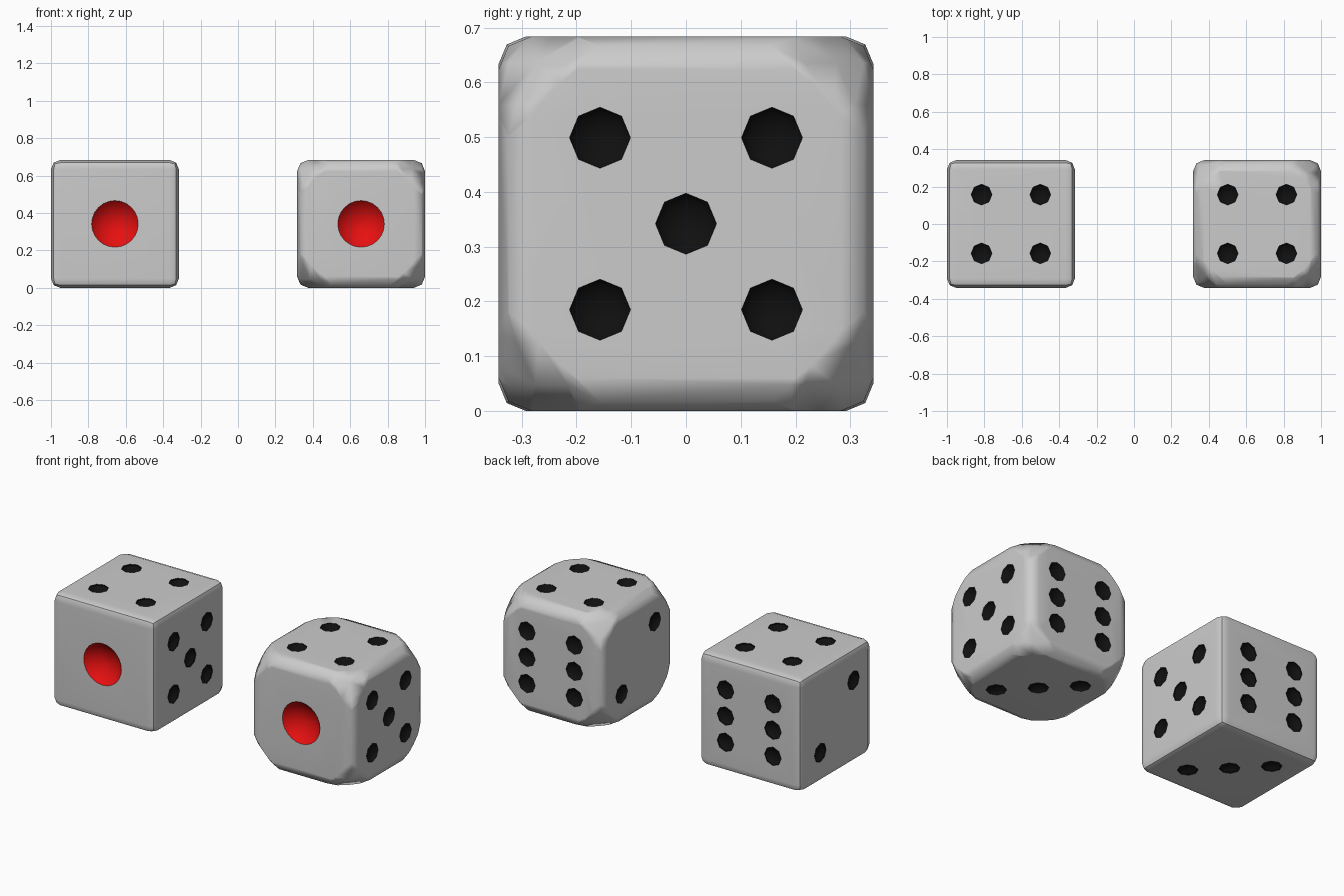
import bpy, bmesh
from math import radians
from mathutils import Matrix, Vector

if "Cube" in bpy.data.objects:
    bpy.data.objects.remove(bpy.data.objects["Cube"])

SIDE, HALF, STEP = 0.684, 0.342, 0.157


def material(name, color):
    m = bpy.data.materials.new(name)
    m.diffuse_color = color
    m.use_nodes = True
    m.node_tree.nodes["Principled BSDF"].inputs["Base Color"].default_value = m.diffuse_color
    return m


MATS = [material("body_grey", (0.8, 0.8, 0.8, 1)),
        material("pip_black", (0.005, 0.005, 0.005, 1)),
        material("pip_red", (0.8, 0.005, 0.005, 1))]

DIAG = [(1, 1), (-1, -1)]
FOUR = DIAG + [(1, -1), (-1, 1)]
# (normal, right, up, pip positions) for each face
FACES = [((0, -1, 0), (1, 0, 0), (0, 0, 1), [(0, 0)]),
         ((-1, 0, 0), (0, -1, 0), (0, 0, 1), DIAG),
         ((0, 0, -1), (1, 0, 0), (0, -1, 0), DIAG + [(0, 0)]),
         ((0, 0, 1), (1, 0, 0), (0, 1, 0), FOUR),
         ((1, 0, 0), (0, 1, 0), (0, 0, 1), FOUR + [(0, 0)]),
         ((0, 1, 0), (-1, 0, 0), (0, 0, 1), FOUR + [(1, 0), (-1, 0)])]


def to_object(bm, name):
    me = bpy.data.meshes.new(name)
    bmesh.ops.recalc_face_normals(bm, faces=bm.faces)
    bm.to_mesh(me)
    bm.free()
    for m in MATS:
        me.materials.append(m)
    ob = bpy.data.objects.new(name, me)
    bpy.context.collection.objects.link(ob)
    return ob


def pip_cutter():
    bm = bmesh.new()
    for n, u, v, spots in FACES:
        n, u, v = Vector(n), Vector(u), Vector(v)
        rot = Matrix((u, v, n)).transposed().to_4x4()
        for a, b in spots:
            pos = n * HALF + (u * a + v * b) * STEP
            old = set(bm.faces)
            if len(spots) == 1:      # large shallow red dish
                mat = Matrix.Translation(pos + n * 0.1) @ rot
                bmesh.ops.create_uvsphere(bm, u_segments=24, v_segments=24, radius=0.16, matrix=mat)
            else:                    # small eight-sided black dent
                mat = Matrix.Translation(pos) @ rot @ Matrix.Diagonal((1, 1, 0.55, 1))
                bmesh.ops.create_uvsphere(bm, u_segments=8, v_segments=7, radius=0.057, matrix=mat)
            for f in bm.faces:
                if f not in old:
                    f.material_index = 2 if len(spots) == 1 else 1
    return to_object(bm, "pip_cutter")


def boolean(ob, cutter, op):
    cutter.hide_render = True
    md = ob.modifiers.new("cut", 'BOOLEAN')
    md.object, md.operation, md.solver = cutter, op, 'EXACT'
    bpy.ops.object.modifier_apply(modifier=md.name)
    bpy.data.objects.remove(cutter)


def die(name, x, bevel, smooth_angle, ball=None):
    # Cube body with rounded edges
    bm = bmesh.new()
    bmesh.ops.create_cube(bm, size=SIDE)
    bmesh.ops.bevel(bm, geom=bm.edges[:], offset=bevel, segments=2, profile=0.5, affect='EDGES')
    ob = to_object(bm, name)
    bpy.ops.object.select_all(action='DESELECT')
    ob.select_set(True)
    bpy.context.view_layer.objects.active = ob
    # Corners trimmed by a ball
    if ball:
        bm = bmesh.new()
        bmesh.ops.create_uvsphere(bm, u_segments=32, v_segments=17, radius=ball)
        boolean(ob, to_object(bm, "corner_ball"), 'INTERSECT')
    # Pips sunk into the faces
    boolean(ob, pip_cutter(), 'DIFFERENCE')
    bpy.ops.object.shade_smooth_by_angle(angle=radians(smooth_angle))
    wn = ob.modifiers.new("flat_faces", 'WEIGHTED_NORMAL')
    wn.keep_sharp = True
    ob.location = (x, 0, HALF)


die("square_die", -0.658, 0.05, 30)
die("rounded_die", 0.658, 0.06, 48, ball=0.488)
